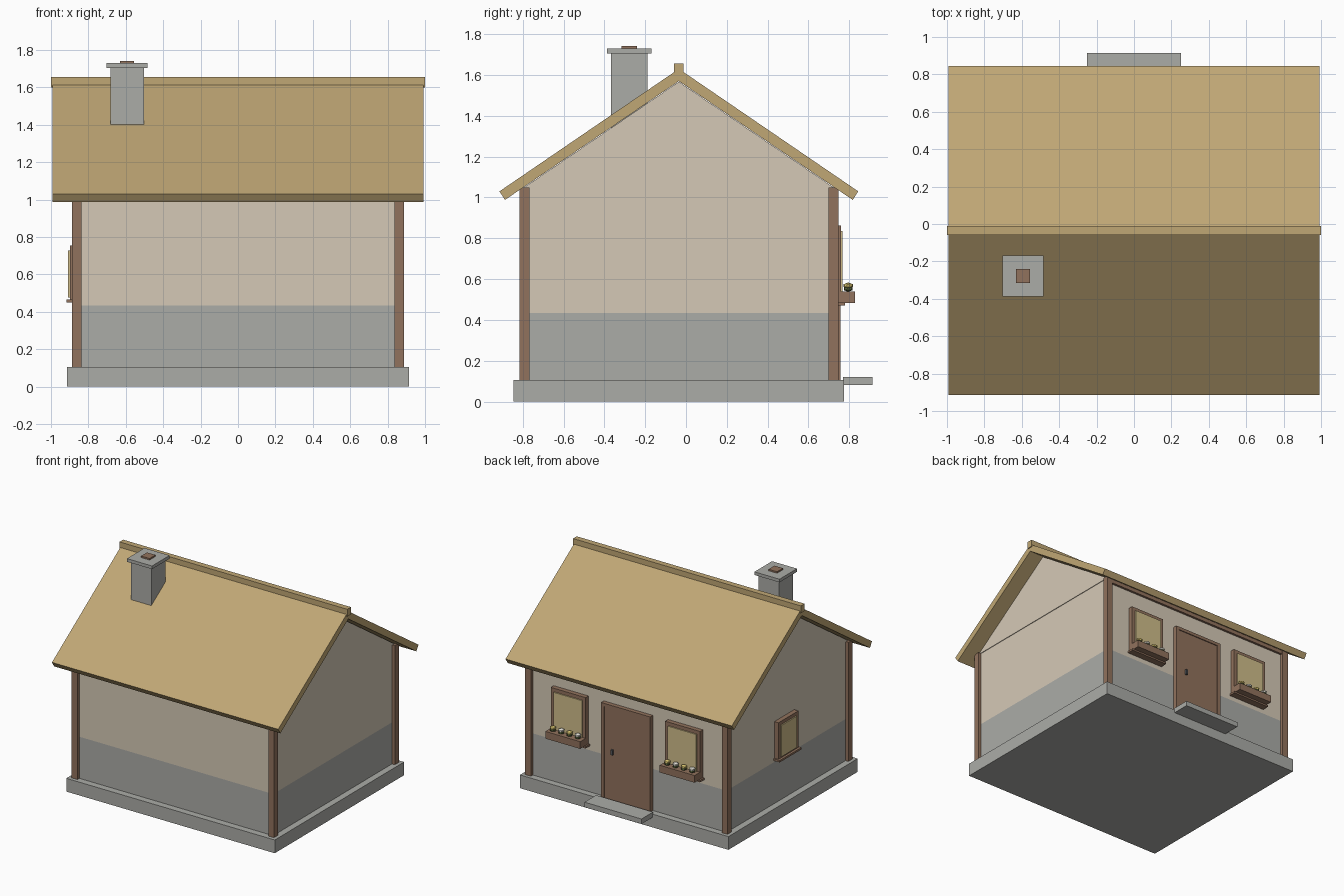
import bpy, bmesh
from mathutils import Matrix

if "Cube" in bpy.data.objects:
    bpy.data.objects.remove(bpy.data.objects["Cube"])

YC = -0.035  # centre line of the house in depth


def mat(name, r, g, b):
    lin = [(c / 255 / 12.92) if c < 10 else ((c / 255 + 0.055) / 1.055) ** 2.4 for c in (r, g, b)]
    m = bpy.data.materials.new(name)
    m.diffuse_color = (*lin, 1)
    m.use_nodes = True
    m.node_tree.nodes["Principled BSDF"].inputs["Base Color"].default_value = m.diffuse_color
    return m


ROOF = mat("straw_tan", 192, 167, 117)
CREAM = mat("cream_plaster", 213, 201, 182)
STONE = mat("stone_grey", 171, 172, 167)
WOOD = mat("brown_wood", 145, 114, 93)
PANE = mat("warm_pane", 208, 189, 138)
METAL = mat("dark_metal", 85, 88, 92)
WHITE = mat("white_petal", 225, 222, 212)
YELLOW = mat("yellow_petal", 214, 194, 110)
GREEN = mat("leaf_green", 92, 104, 62)


def finish(name, bm, *mats):
    bmesh.ops.recalc_face_normals(bm, faces=bm.faces)
    me = bpy.data.meshes.new(name)
    bm.to_mesh(me)
    bm.free()
    for m in mats:
        me.materials.append(m)
    ob = bpy.data.objects.new(name, me)
    bpy.context.collection.objects.link(ob)
    return ob


def add_box(bm, x0, x1, y0, y1, z0, z1):
    m = Matrix.Translation(((x0 + x1) / 2, (y0 + y1) / 2, (z0 + z1) / 2)) @ \
        Matrix.Diagonal((abs(x1 - x0), abs(y1 - y0), abs(z1 - z0), 1))
    bmesh.ops.create_cube(bm, size=1, matrix=m)


def box(name, m, *ext):
    bm = bmesh.new()
    add_box(bm, *ext)
    return finish(name, bm, m)


def extrude_x(name, m, half, pts):
    """Extrude a (y, z) outline along x from -half to half."""
    bm = bmesh.new()
    f = bm.faces.new([bm.verts.new((-half, y, z)) for y, z in pts])
    r = bmesh.ops.extrude_face_region(bm, geom=[f])
    bmesh.ops.translate(bm, vec=(2 * half, 0, 0),
                        verts=[v for v in r["geom"] if isinstance(v, bmesh.types.BMVert)])
    return finish(name, bm, m)


# Plinth and door step
box("plinth", STONE, -0.915, 0.915, -0.846, 0.775, 0, 0.105)
box("door_step", STONE, -0.25, 0.25, 0.77, 0.915, 0.08, 0.12)

# Walls: stone-coloured lower band, plaster above
bm = bmesh.new()
add_box(bm, -0.863, 0.863, -0.792, 0.723, 0.10, 1.05)
bmesh.ops.bisect_plane(bm, geom=bm.verts[:] + bm.edges[:] + bm.faces[:],
                       plane_co=(0, 0, 0.435), plane_no=(0, 0, 1))
for f in bm.faces:
    f.material_index = 1 if f.calc_center_median().z < 0.435 else 0
finish("walls", bm, CREAM, STONE)

# Gable block, roof and ridge
extrude_x("gable", CREAM, 0.868, [(YC - 0.757, 1.05), (YC + 0.757, 1.05), (YC, 1.567)])
extrude_x("roof", ROOF, 0.993, [
    (YC - 0.879, 1.03), (YC, 1.63), (YC + 0.879, 1.03),
    (YC + 0.852, 0.988), (YC, 1.57), (YC - 0.852, 0.988)])
box("ridge_cap", ROOF, -1, 1, YC - 0.023, YC + 0.023, 1.60, 1.657)

# Corner posts and wall plates
for sx, side in ((-1, "left"), (1, "right")):
    for y, end in ((-0.792, "front"), (0.723, "back")):
        box(f"{end}_{side}_post", WOOD, sx * 0.863 - 0.025, sx * 0.863 + 0.025,
            y - 0.025, y + 0.025, 0.105, 1.05)
for y, end in ((-0.792, "front"), (0.723, "back")):
    box(f"{end}_wall_plate", WOOD, -0.85, 0.85, y - 0.018, y + 0.018, 1.01, 1.05)

# Chimney
CX, CY = -0.593, -0.278
for name, m, h, z0, z1 in (("chimney", STONE, 0.09, 1.25, 1.705),
                           ("chimney_cap", STONE, 0.11, 1.705, 1.73),
                           ("chimney_pot", WOOD, 0.037, 1.73, 1.742)):
    box(name, m, CX - h, CX + h, CY - h, CY + h, z0, z1)

# Door with frame and handle
box("door", WOOD, -0.19, 0.19, 0.71, 0.75, 0.105, 0.835)
bm = bmesh.new()
for s in (-1, 1):
    add_box(bm, s * 0.19, s * 0.215, 0.71, 0.757, 0.105, 0.86)
add_box(bm, -0.19, 0.19, 0.71, 0.757, 0.835, 0.86)
finish("door_frame", bm, WOOD)
box("door_handle", METAL, 0.11, 0.127, 0.75, 0.765, 0.47, 0.51)


def window(name, half, z0, z1, place):
    """Window built facing +y with the wall at y = 0, then moved by place."""
    parts = (box(name + "_frame", WOOD, -half, half, -0.01, 0.036, z0, z1),
             box(name + "_pane", PANE, -half + 0.028, half - 0.028, 0, 0.045, z0 + 0.028, z1 - 0.028),
             box(name + "_sill", WOOD, -half - 0.012, half + 0.012, -0.01, 0.055, z0, z0 + 0.015))
    for ob in parts:
        ob.data.transform(place)


window("side_window", 0.125, 0.45, 0.755,
       Matrix.Translation((-0.863, 0, 0)) @ Matrix.Rotation(1.5707963, 4, 'Z'))


def blobs(name, m, xs, y, z, r, flat):
    bm = bmesh.new()
    for x in xs:
        bmesh.ops.create_icosphere(bm, subdivisions=1, radius=r,
                                   matrix=Matrix.Translation((x, y, z)) @ Matrix.Diagonal((1, 1, flat, 1)))
    finish(name, bm, m)


# Back windows with flower boxes
for cx, side in ((-0.502, "left"), (0.502, "right")):
    window(f"back_{side}_window", 0.153, 0.47, 0.863, Matrix.Translation((cx, 0.723, 0)))
    box(f"{side}_flower_box", WOOD, cx - 0.153, cx + 0.153, 0.755, 0.828, 0.483, 0.54)
    xs = [cx + (i - 1.5) * 0.073 for i in range(4)]
    blobs(f"{side}_leaves", GREEN, xs, 0.795, 0.552, 0.024, 0.6)
    blobs(f"{side}_white_flowers", WHITE, xs[::2], 0.795, 0.568, 0.026, 0.6)
    blobs(f"{side}_yellow_flowers", YELLOW, xs[1::2], 0.795, 0.568, 0.026, 0.6)
